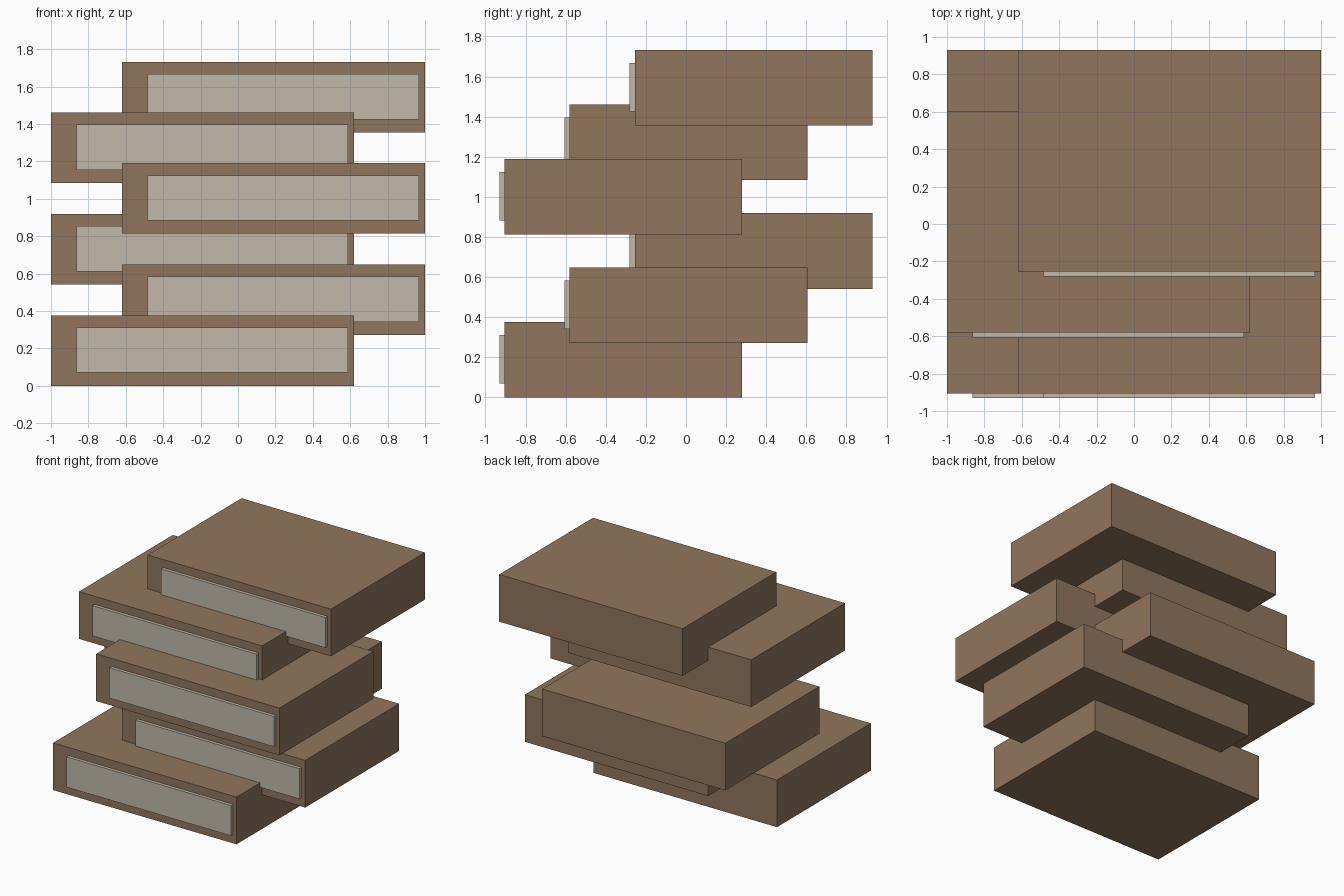
import bpy

old = bpy.data.objects.get("Cube")
if old:
    bpy.data.objects.remove(old, do_unlink=True)


def make_material(name, color):
    mat = bpy.data.materials.new(name)
    mat.use_nodes = True
    mat.diffuse_color = color
    mat.node_tree.nodes["Principled BSDF"].inputs["Base Color"].default_value = color
    return mat


def box(name, low, high, mat):
    bpy.ops.mesh.primitive_cube_add(size=1)
    obj = bpy.context.object
    obj.name = obj.data.name = name
    for v in obj.data.vertices:
        v.co = [l + (c + 0.5) * (h - l) for c, l, h in zip(v.co, low, high)]
    obj.data.materials.append(mat)
    return obj


brown = make_material("warm brown", (0.283, 0.181, 0.107, 1))
beige = make_material("pale beige", (0.539, 0.491, 0.392, 1))

WIDTH, DEPTH, HEIGHT = 1.62, 1.185, 0.377
STEP_Z, STEP_Y = 0.271, 0.325

# Overlapping storeys alternate sideways and step back in groups of three
for i in range(6):
    x = -1 if i % 2 == 0 else 1 - WIDTH
    y = -0.905 + STEP_Y * (i % 3)
    z = STEP_Z * i
    box(f"storey_block_{i + 1}", (x, y, z), (x + WIDTH, y + DEPTH, z + HEIGHT), brown)
    # Wide window panel standing slightly proud of the front
    box(f"window_panel_{i + 1}", (x + 0.137, y - 0.026, z + 0.07),
        (x + WIDTH - 0.031, y + 0.02, z + 0.312), beige)
